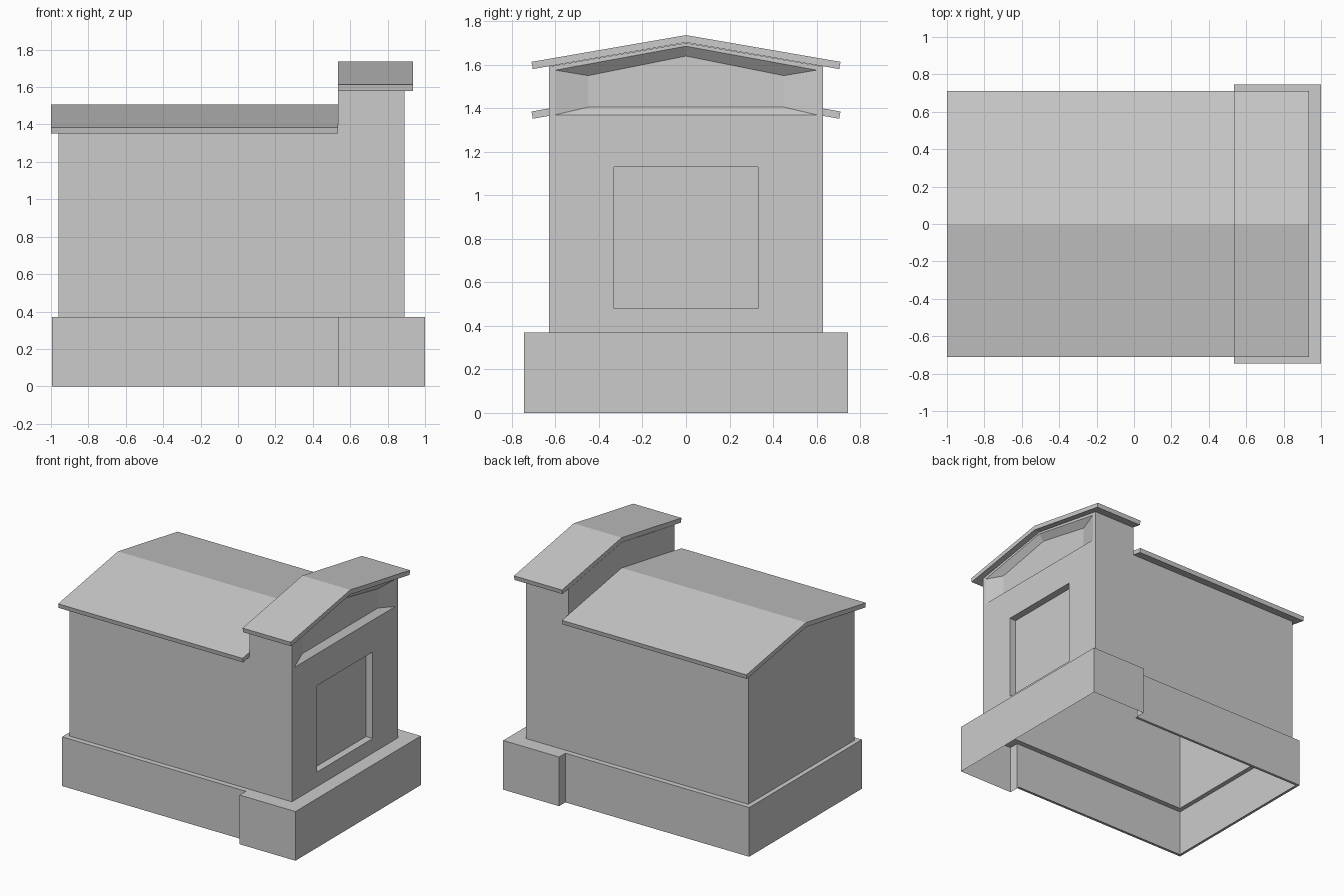
import bpy, bmesh
from mathutils import Vector

if "Cube" in bpy.data.objects:
    bpy.data.objects.remove(bpy.data.objects["Cube"])


def finish(name, bm):
    bmesh.ops.remove_doubles(bm, verts=bm.verts, dist=1e-4)
    bmesh.ops.recalc_face_normals(bm, faces=bm.faces)
    me = bpy.data.meshes.new(name)
    bm.to_mesh(me)
    bm.free()
    ob = bpy.data.objects.new(name, me)
    bpy.context.collection.objects.link(ob)
    return ob


def mirrored(half):
    """Close a half outline (y >= 0) by mirroring it across y = 0."""
    return half + [(-a, b) for a, b in reversed(half) if a > 1e-6]


def face(bm, pts):
    return bm.faces.new([bm.verts.new(p) for p in pts])


def skin(bm, a, b, closed=True):
    """Quads between two matching point loops."""
    n = len(a)
    for i in range(n if closed else n - 1):
        j = (i + 1) % n
        face(bm, [a[i], a[j], b[j], b[i]])


def fill(bm, loops, normal):
    """Flat face with holes: first loop is the outline."""
    edges = []
    for loop in loops:
        vs = [bm.verts.new(p) for p in loop]
        edges += [bm.edges.new((vs[i - 1], vs[i])) for i in range(len(vs))]
    bmesh.ops.triangle_fill(bm, edges=edges, use_beauty=True, normal=Vector(normal))


def at_x(pts, x):
    return [(x, y, z) for y, z in pts]


def at_z(pts, z):
    return [(x, y, z) for x, y in pts]


X_BACK, X_STEP, X_FRONT = -0.96, 0.535, 0.89
Z_PLINTH, HALF_W = 0.37, 0.63
SLOPE = 0.172


def wall_profile(ridge):
    eave = ridge - SLOPE * HALF_W
    return [(HALF_W, Z_PLINTH), (HALF_W, eave), (0, ridge), (-HALF_W, eave), (-HALF_W, Z_PLINTH)]


# Plinth: hollow, wider at the front, with a ledge around the walls
bm = bmesh.new()
outer = [(-0.995, 0.67), (X_STEP, 0.67), (X_STEP, 0.745), (1.0, 0.745)]
outer += [(x, -y) for x, y in reversed(outer)]
inner = [(X_BACK, HALF_W), (X_FRONT, HALF_W), (X_FRONT, -HALF_W), (X_BACK, -HALF_W)]
skin(bm, at_z(outer, 0), at_z(outer, Z_PLINTH))
fill(bm, [at_z(outer, Z_PLINTH), at_z(inner, Z_PLINTH)], (0, 0, 1))
# thin return along the bottom edge of the narrow part
skin(bm, at_z([(X_STEP, 0.67), (-0.995, 0.67), (-0.995, -0.67), (X_STEP, -0.67)], 0),
     at_z([(X_STEP, 0.65), (-0.975, 0.65), (-0.975, -0.65), (X_STEP, -0.65)], 0), closed=False)
finish("plinth", bm)

# Main chamber walls, open below
main = wall_profile(1.475)
tower = wall_profile(1.70)
bm = bmesh.new()
skin(bm, at_x(main, X_BACK), at_x(main, X_STEP), closed=False)
face(bm, at_x(main, X_BACK))
finish("chamber_walls", bm)

# Front block: sides, upper back wall, face with door and gable recesses
bm = bmesh.new()
skin(bm, at_x(tower, X_STEP), at_x(tower, X_FRONT), closed=False)
skin(bm, at_x(main[1:4], X_STEP), at_x(tower[1:4], X_STEP), closed=False)
door = mirrored([(0.33, 0.48), (0.33, 1.13)])
gable = mirrored([(0.6, 1.37), (0.6, 1.575), (0, 1.685)])
gable_back = mirrored([(0.45, 1.405), (0.45, 1.55), (0, 1.64)])
fill(bm, [at_x(p, X_FRONT) for p in (tower, door, gable)], (1, 0, 0))
for front, back, depth in ((door, door, 0.055), (gable, gable_back, 0.04)):
    skin(bm, at_x(front, X_FRONT), at_x(back, X_FRONT - depth))
    face(bm, at_x(back, X_FRONT - depth))
finish("front_block", bm)


# Gabled roof slabs
def roof(name, x0, x1, ridge):
    prof = mirrored([(0, ridge), (0.71, ridge - 0.123), (0.704, ridge - 0.156), (0, ridge - 0.034)])
    # keep the underside ridge point only once, in outline order
    prof = [(0, ridge), (0.71, ridge - 0.123), (0.704, ridge - 0.156), (0, ridge - 0.034),
            (-0.704, ridge - 0.156), (-0.71, ridge - 0.123)]
    bm = bmesh.new()
    skin(bm, at_x(prof, x0), at_x(prof, x1))
    for x in (x0, x1):
        face(bm, at_x(prof, x))
    finish(name, bm)


roof("main_roof", -1.0, X_STEP, 1.508)
roof("front_roof", X_STEP, 0.935, 1.736)
